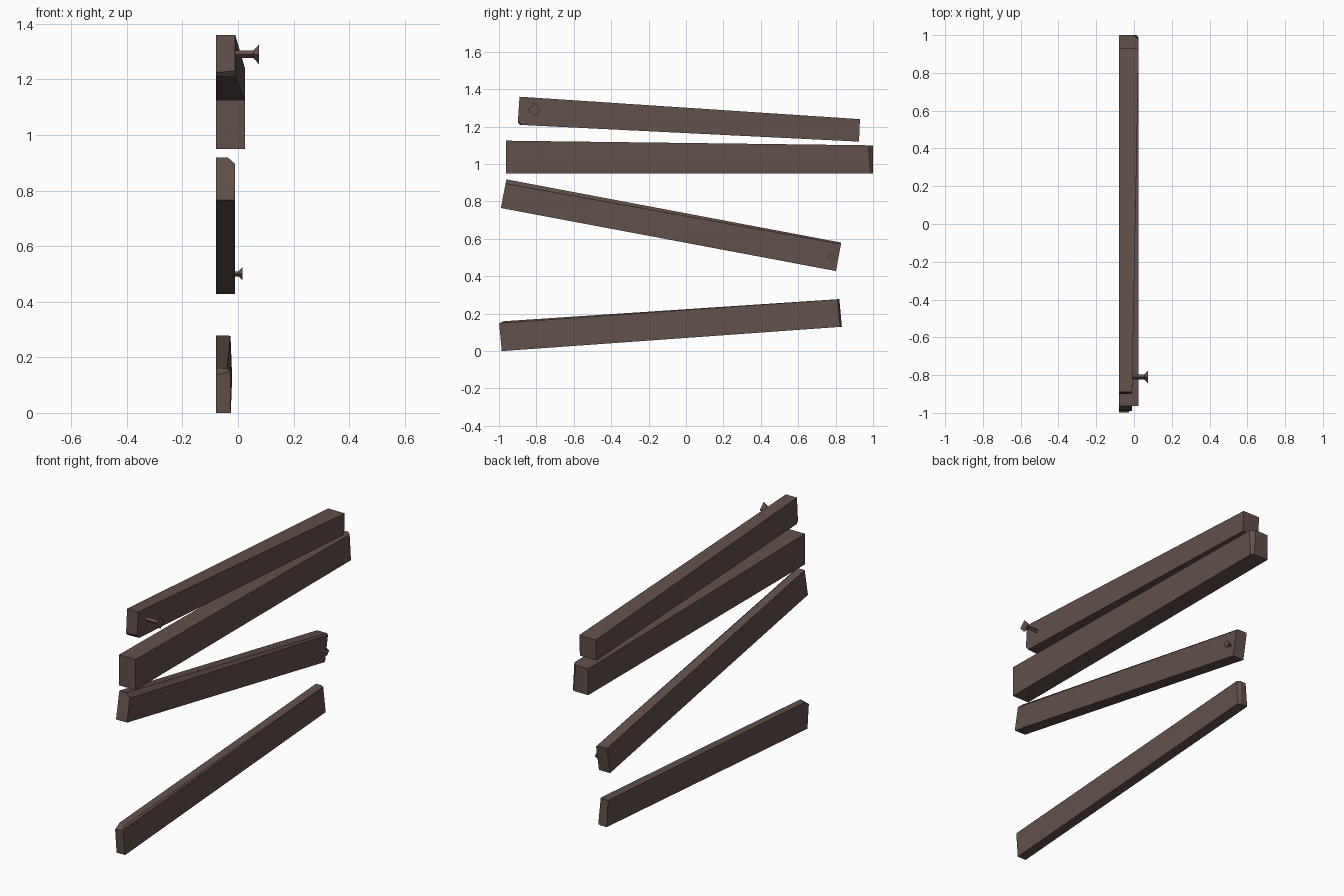
import bpy, bmesh
from math import pi
from mathutils import Vector, Matrix

cube = bpy.data.objects.get("Cube")
if cube:
    bpy.data.objects.remove(cube, do_unlink=True)

# Single dark wood colour
wood = bpy.data.materials.new("dark_brown_wood")
wood.use_nodes = True
wood.diffuse_color = (0.125, 0.08, 0.068, 1)
wood.node_tree.nodes["Principled BSDF"].inputs["Base Color"].default_value = wood.diffuse_color

BACK = -0.08  # shared flat rear plane of all planks


def finish(bm, name):
    bmesh.ops.recalc_face_normals(bm, faces=bm.faces)
    mesh = bpy.data.meshes.new(name)
    bm.to_mesh(mesh)
    bm.free()
    mesh.materials.append(wood)
    bpy.context.collection.objects.link(bpy.data.objects.new(name, mesh))


def plank(name, outline, depths, cuts):
    """Side outline (y, z) given thickness per corner, then chipped by planes."""
    bm = bmesh.new()
    near = [bm.verts.new((BACK, y, z)) for y, z in outline]
    far = [bm.verts.new((x, y, z)) for x, (y, z) in zip(depths, outline)]
    bm.faces.new(near)
    bm.faces.new(far[::-1])
    for i in range(4):
        j = (i + 1) % 4
        bm.faces.new((near[i], far[i], far[j], near[j]))
    centre = sum((v.co for v in bm.verts), Vector()) / 8
    for points in cuts:
        a, b, c = map(Vector, points)
        normal = (b - a).cross(c - a).normalized()
        if normal.dot(centre - a) > 0:
            normal.negate()
        bmesh.ops.bisect_plane(bm, geom=bm.verts[:] + bm.edges[:] + bm.faces[:],
                               plane_co=a, plane_no=normal, clear_outer=True)
        bmesh.ops.holes_fill(bm, edges=[e for e in bm.edges if e.is_boundary])
    finish(bm, name)


def nail(name, y, z, start, neck, tip, shaft, head):
    """Four-sided shaft with a flared head, pointing along +x."""
    bm = bmesh.new()
    for x0, x1, r0, r1 in ((start, neck, shaft, shaft), (neck, tip, shaft, head)):
        place = Matrix.Translation(((x0 + x1) / 2, y, z)) @ Matrix.Rotation(pi / 2, 4, 'Y')
        bmesh.ops.create_cone(bm, cap_ends=True, segments=4, radius1=r0, radius2=r1,
                              depth=x1 - x0, matrix=place)
    finish(bm, name)


# Planks, corners ordered front top, back top, back bottom, front bottom
plank("top_plank",
      [(-0.89, 1.36), (0.93, 1.24), (0.925, 1.12), (-0.9, 1.21)],
      [-0.01, 0.025, 0.025, -0.01],
      [((-0.08, -0.9, 1.225), (-0.01, -0.9, 1.233), (-0.01, -0.88, 1.209))])
plank("upper_plank",
      [(-0.963, 1.125), (1, 1.1), (1, 0.95), (-0.963, 0.95)],
      [0.025] * 4,
      [((0, 1, 1.1), (0.025, 0.975, 1.1), (0.025, 0.987, 0.95))])
plank("lower_plank",
      [(-0.96, 0.918), (0.83, 0.58), (0.802, 0.428), (-0.99, 0.765)],
      [-0.01] * 4,
      [((-0.036, -0.96, 0.918), (-0.01, -0.963, 0.895), (-0.01, 0.83, 0.572))])
plank("bottom_plank",
      [(-1, 0.158), (0.82, 0.278), (0.833, 0.13), (-0.985, 0)],
      [-0.028, -0.027, -0.021, -0.026],
      [((-0.08, -1, 0.135), (-0.025, -1, 0.148), (-0.025, -0.98, 0.16)),
       ((-0.027, -0.98, 0.15), (-0.04, -0.98, 0.16), (-0.027, 0.82, 0.277)),
       ((-0.027, 0.81, 0.277), (-0.021, 0.824, 0.13), (-0.05, 0.825, 0.25))])

# Nails
nail("top_nail", -0.81, 1.29, -0.03, 0.055, 0.075, 0.013, 0.035)
nail("lower_nail", 0.78, 0.5, -0.03, 0.002, 0.016, 0.009, 0.023)
